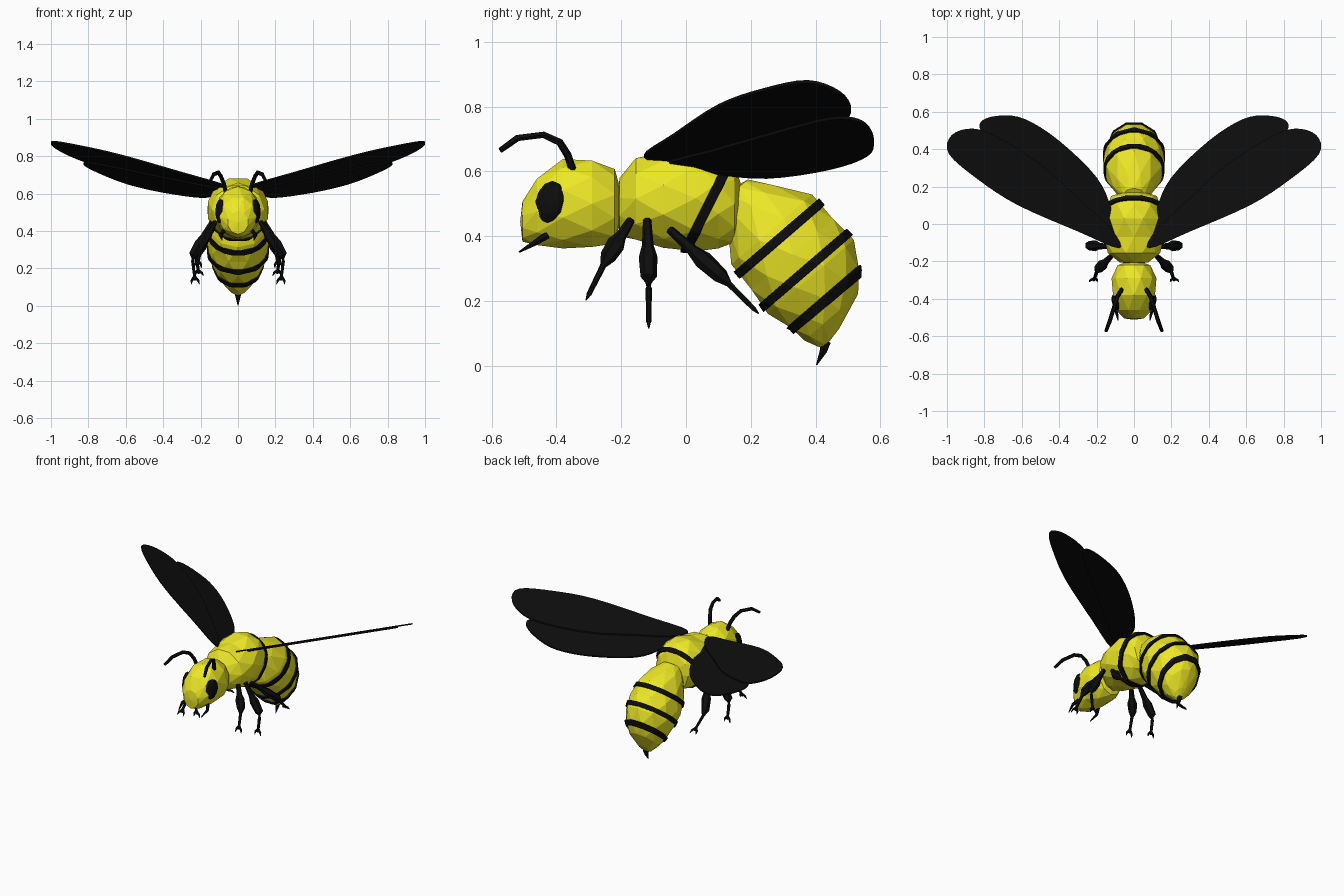
import bpy, bmesh, math
from mathutils import Vector as V

if "Cube" in bpy.data.objects:
    bpy.data.objects.remove(bpy.data.objects["Cube"])


def material(name, rgb):
    m = bpy.data.materials.new(name)
    m.diffuse_color = (*rgb, 1)
    m.use_nodes = True
    m.node_tree.nodes["Principled BSDF"].inputs["Base Color"].default_value = m.diffuse_color
    return m


YELLOW = material("yellow", (0.85, 0.81, 0.02))
BLACK = material("black", (0.004, 0.004, 0.004))


def finish(bm, name, mat):
    bmesh.ops.recalc_face_normals(bm, faces=bm.faces[:])
    me = bpy.data.meshes.new(name)
    bm.to_mesh(me)
    bm.free()
    me.materials.append(mat)
    ob = bpy.data.objects.new(name, me)
    bpy.context.collection.objects.link(ob)
    return ob


def skin(bm, loops, ends, stagger):
    """Join vertex loops with faces and close both ends with fans."""
    n = len(loops[0])
    for i in range(len(loops) - 1):
        a, b = loops[i], loops[i + 1]
        for k in range(n):
            j = (k + 1) % n
            if not stagger:
                bm.faces.new((a[k], a[j], b[j], b[k]))
            elif i % 2 == 0:
                bm.faces.new((a[k], a[j], b[k]))
                bm.faces.new((a[j], b[j], b[k]))
            else:
                bm.faces.new((a[k], b[j], b[k]))
                bm.faces.new((a[k], a[j], b[j]))
    for loop, co in ((loops[0], ends[0]), (loops[-1], ends[1])):
        c = bm.verts.new(co)
        for k in range(n):
            bm.faces.new((loop[k], loop[(k + 1) % n], c))


def body(name, origin, axis, up, rings, ends, n=10):
    """Faceted body part; ring = (distance, offset, half width, half height)."""
    o, t, u = V(origin), V(axis).normalized(), V(up).normalized()
    bm = bmesh.new()
    loops = []
    for i, (d, c, rx, rz) in enumerate(rings):
        loop = []
        for k in range(n):
            a = math.pi / 2 + (k + 0.5 * (i % 2)) * 2 * math.pi / n
            p = o + t * d + u * (c + rz * math.sin(a)) + V((rx * math.cos(a), 0, 0))
            loop.append(bm.verts.new(p))
        loops.append(loop)
    skin(bm, loops, [o + t * d + u * c for d, c in ends], True)
    return finish(bm, name, YELLOW)


def stripe(name, source, point, normal, width=0.028):
    """Cut a strip out of a body part's surface and thicken it."""
    bm = bmesh.new()
    bm.from_mesh(source.data)
    nrm = V(normal).normalized()
    for s in (1, -1):
        bmesh.ops.bisect_plane(bm, geom=bm.verts[:] + bm.edges[:] + bm.faces[:],
                               plane_co=V(point) + nrm * s * width / 2,
                               plane_no=nrm * s, clear_outer=True)
    ob = finish(bm, name, BLACK)
    mod = ob.modifiers.new("thickness", 'SOLIDIFY')
    mod.thickness, mod.offset = 0.018, 0


def tube(name, pts, radii, n=6):
    pts = [V(p) for p in pts]
    bm = bmesh.new()
    loops = []
    for i, p in enumerate(pts):
        d = pts[min(i + 1, len(pts) - 1)] - pts[max(i - 1, 0)]
        q = d.to_track_quat('Z', 'Y')
        loops.append([bm.verts.new(p + q @ V((radii[i] * math.cos(a), radii[i] * math.sin(a), 0)))
                      for a in (k * 2 * math.pi / n for k in range(n))])
    skin(bm, loops, (pts[0], pts[-1]), False)
    return finish(bm, name, BLACK)


def smooth_loop(pts, steps=4):
    """Closed Catmull-Rom outline."""
    p, out, n = [V(q) for q in pts], [], len(pts)
    for i in range(n):
        a, b, c, d = p[i - 1], p[i], p[(i + 1) % n], p[(i + 2) % n]
        for s in range(steps):
            t = s / steps
            out.append(0.5 * (2 * b + (c - a) * t + (2 * a - 5 * b + 4 * c - d) * t * t
                              + (3 * b - a - 3 * c + d) * t ** 3))
    return out


def wing(name, outline, side, drop):
    bm = bmesh.new()
    f = bm.faces.new([bm.verts.new((side * x, y, 0.574 + 0.407 * x - 0.277 * y - drop))
                      for x, y in smooth_loop(outline)])
    top = bmesh.ops.extrude_face_region(bm, geom=[f])['geom']
    for v in top:
        if isinstance(v, bmesh.types.BMVert):
            v.co.z += 0.009
    finish(bm, name, BLACK)


# Head, thorax and hanging abdomen
body("head", (0, 0, 0), (0, 1, 0), (0, 0, 1),
     [(-.505, .445, .055, .062), (-.46, .475, .097, .108), (-.38, .5, .118, .138),
      (-.29, .5, .12, .14), (-.22, .492, .092, .115)], [(-.512, .445), (-.19, .5)])
thorax = body("thorax", (0, 0, 0), (0, 1, 0), (0, 0, 1),
              [(-.205, .49, .08, .09), (-.155, .515, .14, .132), (-.07, .512, .168, .148),
               (.03, .517, .163, .172), (.1, .517, .147, .155), (.15, .5, .122, .125)],
              [(-.215, .49), (.19, .5)])
AXIS, UP, MID = V((0, .653, -.757)), V((0, .757, .653)), V((0, .33, .345))
abdomen = body("abdomen", MID, AXIS, UP,
               [(-.265, -.01, .06, .055), (-.2, 0, .11, .098), (-.1, 0, .152, .165),
                (0, -.002, .165, .175), (.09, -.004, .158, .175), (.17, -.015, .128, .145),
                (.225, -.038, .095, .11), (.268, -.085, .042, .045)],
               [(-.275, -.01), (.283, -.115)])

# Dark bands
stripe("thorax_stripe", thorax, (0, .075, .51), (0, .894, -.447))
for i, d in enumerate((-.063, .063, .173)):
    stripe(f"abdomen_stripe_{i + 1}", abdomen, MID + AXIS * d, AXIS)

# Stinger
tube("stinger", [(0, .43, .075), (0, .424, .045), (0, .403, .002)], (.02, .013, .002))

FORE = [(.08, -.13), (.3, -.04), (.62, .1), (.83, .235), (.99, .375), (.975, .475), (.86, .51),
        (.72, .46), (.5, .32), (.3, .14), (.12, -.03)]
HIND = [(.09, -.06), (.3, .09), (.55, .27), (.75, .42), (.82, .5), (.81, .555), (.71, .58),
        (.58, .56), (.4, .445), (.2, .25), (.12, .08)]
LEGS = {
    "front": [(.12, -.17, .45), (.195, -.245, .33), (.215, -.3, .22)],
    "middle": [(.14, -.12, .45), (.245, -.115, .265), (.23, -.115, .135)],
    "hind": [(.13, -.05, .42), (.225, .115, .27), (.21, .21, .175)],
}

for side, tag in ((1, "right"), (-1, "left")):
    def flip(pts):
        return [(side * x, y, z) for x, y, z in pts]

    # Wings
    wing(f"{tag}_forewing", FORE, side, 0)
    wing(f"{tag}_hindwing", HIND, side, .009)

    # Eye
    bm = bmesh.new()
    bmesh.ops.create_icosphere(bm, subdivisions=2, radius=1)
    for v in bm.verts:
        x, y, z = v.co
        v.co = (side * (.093 + .026 * x - .012 * -y), -.42 + .046 * y + .008 * z, .505 + .066 * z)
    finish(bm, f"{tag}_eye", BLACK)

    # Antenna and mandible
    tube(f"{tag}_antenna",
         flip([(.065, -.35, .605), (.075, -.365, .65), (.09, -.39, .69), (.105, -.44, .713),
               (.13, -.52, .703), (.15, -.573, .665)]), (.012, .012, .012, .011, .011, .009))
    tube(f"{tag}_mandible",
         flip([(.075, -.43, .402), (.095, -.465, .38), (.085, -.515, .351)]), (.012, .01, .003))

    # Legs with a swollen middle joint and two small claws
    for leg, pts in LEGS.items():
        a, k, f = (V(p) for p in pts)
        tube(f"{tag}_{leg}_leg",
             flip([a, a.lerp(k, .42), a.lerp(k, .62), a.lerp(k, .95), k.lerp(f, .2), f]),
             (.013, .018, .029, .025, .01, .008))
        run = (f - k).normalized()
        for c in (-1, 1):
            out = V((c * .022, 0, 0))
            tube(f"{tag}_{leg}_claw_{'inner' if c < 0 else 'outer'}",
                 flip([f - run * .025, f + out * .8, f + out + run * .02]), (.007, .007, .002), 5)
